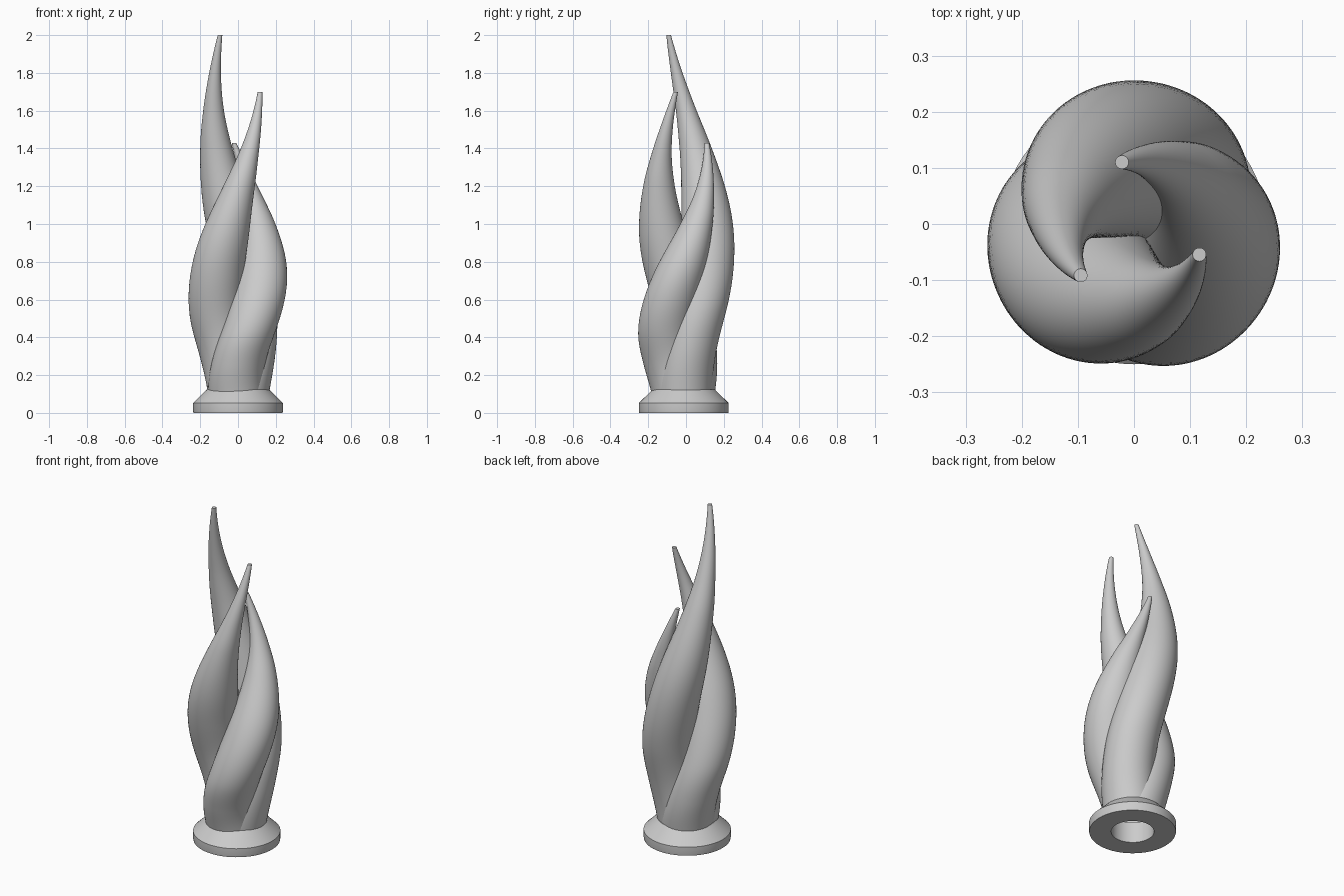
import bpy, bmesh, math

cube = bpy.data.objects.get("Cube")
if cube:
    bpy.data.objects.remove(cube)

AXIS_Y = -0.012
TWIST = math.radians(230)

grey = bpy.data.materials.new("plain_grey")
grey.use_nodes = True
grey.diffuse_color = (0.6, 0.6, 0.6, 1)
grey.node_tree.nodes["Principled BSDF"].inputs["Base Color"].default_value = grey.diffuse_color

# Height fraction, distance from the axis, radius of the section
PROFILE = [(0.0, 0.0, 0.15), (0.07, 0.022, 0.149), (0.175, 0.068, 0.143), (0.3, 0.112, 0.143),
           (0.43, 0.126, 0.142), (0.55, 0.129, 0.128), (0.715, 0.131, 0.081),
           (0.8, 0.13, 0.055), (0.9, 0.127, 0.031), (1.0, 0.124, 0.012)]


def slope(i, k):
    a, b = PROFILE[max(i - 1, 0)], PROFILE[min(i + 1, len(PROFILE) - 1)]
    return (b[k] - a[k]) / (b[0] - a[0])


def sample(t, k):
    """Smooth interpolation of one profile column."""
    i = max(j for j in range(len(PROFILE) - 1) if PROFILE[j][0] <= t)
    p, q = PROFILE[i], PROFILE[i + 1]
    h = q[0] - p[0]
    u = (t - p[0]) / h
    v = 1 - u
    return (p[k] * v * v * (1 + 2 * u) + q[k] * u * u * (3 - 2 * u)
            + h * u * v * (v * slope(i, k) - u * slope(i + 1, k)))


def finish(bm, name):
    bmesh.ops.recalc_face_normals(bm, faces=bm.faces)
    mesh = bpy.data.meshes.new(name)
    bm.to_mesh(mesh)
    bm.free()
    mesh.materials.append(grey)
    obj = bpy.data.objects.new(name, mesh)
    bpy.context.collection.objects.link(obj)
    bpy.ops.object.select_all(action='DESELECT')
    obj.select_set(True)
    bpy.context.view_layer.objects.active = obj
    bpy.ops.object.shade_smooth_by_angle(angle=math.radians(35))


def bridge(bm, low, high):
    n = len(low)
    for i in range(n):
        j = (i + 1) % n
        bm.faces.new((low[i], low[j], high[j], high[i]))


def ring(bm, x, y, z, radius, start=0.0, sides=64):
    angles = [start + math.tau * i / sides for i in range(sides)]
    return [bm.verts.new((x + radius * math.cos(a), y + radius * math.sin(a), z)) for a in angles]


# Twisting tapered horn, open at the foot and capped at the tip
def horn(name, height, tip_angle, foot=0.1, steps=90):
    bm = bmesh.new()
    last = None
    for i in range(steps + 1):
        z = foot + (height - foot) * i / steps
        t = z / height
        angle = math.radians(tip_angle) - TWIST * (1 - t)
        r = sample(t, 1)
        loop = ring(bm, r * math.cos(angle), AXIS_Y + r * math.sin(angle), z, sample(t, 2), angle)
        if last:
            bridge(bm, last, loop)
        last = loop
    bm.faces.new(last)
    finish(bm, name)


horn("tall_horn", 2.0, 220)
horn("middle_horn", 1.7, 340)
horn("short_horn", 1.43, 100)

# Hollow collar at the foot
bm = bmesh.new()
outline = [(0.117, 0), (0.236, 0), (0.238, 0.01), (0.238, 0.052), (0.163, 0.125), (0.117, 0.125)]
loops = [ring(bm, 0, AXIS_Y, z, r) for r, z in outline]
for a, b in zip(loops, loops[1:] + loops[:1]):
    bridge(bm, a, b)
finish(bm, "base_collar")
